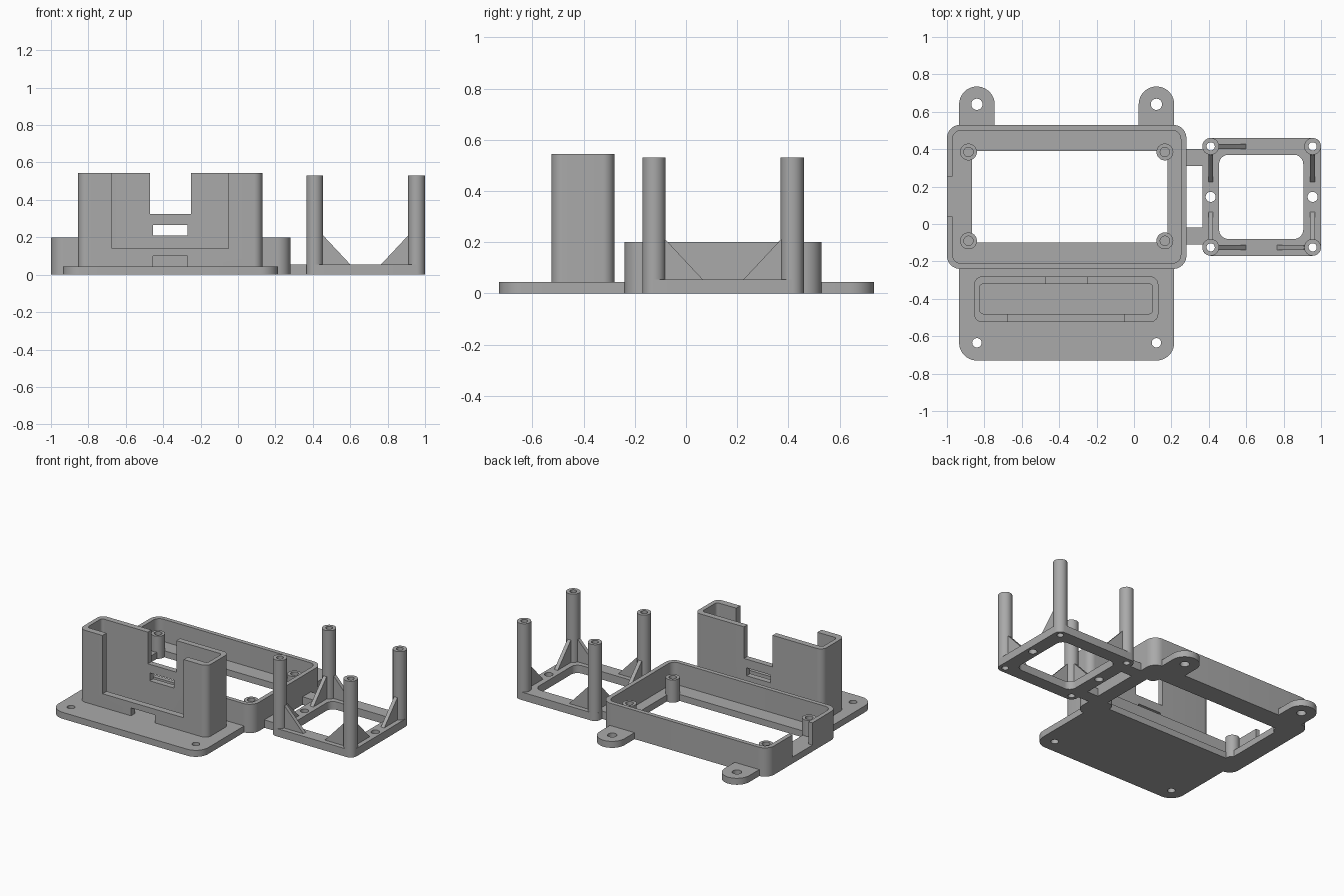
import bpy, bmesh, math
from mathutils import Vector

if "Cube" in bpy.data.objects:
    bpy.data.objects.remove(bpy.data.objects["Cube"], do_unlink=True)

grey = bpy.data.materials.new("plain_grey")
grey.use_nodes = True
grey.diffuse_color = (0.4, 0.4, 0.4, 1)
grey.node_tree.nodes["Principled BSDF"].inputs["Base Color"].default_value = (0.4, 0.4, 0.4, 1)


def link(name, data):
    obj = bpy.data.objects.new(name, data)
    bpy.context.collection.objects.link(obj)
    return obj


def baked(obj):
    """Mesh of an object with its modifiers applied."""
    deps = bpy.context.evaluated_depsgraph_get()
    deps.update()
    return bpy.data.meshes.new_from_object(obj.evaluated_get(deps))


def rounded(x0, x1, y0, y1, front=0.0, back=None):
    """Rectangle outline with rounded front and back corners."""
    back = front if back is None else back
    pts = []
    corners = [(x1, y1, -1, -1, back), (x0, y1, 1, -1, back),
               (x0, y0, 1, 1, front), (x1, y0, -1, 1, front)]
    for k, (x, y, sx, sy, r) in enumerate(corners):
        steps = 10 if r else 0
        for i in range(steps + 1):
            a = math.pi / 2 * (k + i / max(steps, 1))
            pts.append((x + sx * r + r * math.cos(a), y + sy * r + r * math.sin(a)))
    return pts


def circle(x, y, r, n=32):
    return [(x + r * math.cos(2 * math.pi * i / n), y + r * math.sin(2 * math.pi * i / n))
            for i in range(n)]


def finish(obj):
    obj.data.materials.clear()
    obj.data.materials.append(grey)
    bpy.ops.object.select_all(action="DESELECT")
    obj.select_set(True)
    bpy.context.view_layer.objects.active = obj
    bpy.ops.object.shade_smooth_by_angle(angle=math.radians(30))
    return obj


def slab(name, z0, z1, outline, *holes):
    """Extrude a flat outline with holes from z0 to z1."""
    curve = bpy.data.curves.new(name, "CURVE")
    curve.dimensions = "2D"
    curve.fill_mode = "BOTH"
    curve.extrude = (z1 - z0) / 2
    for loop in (outline, *holes):
        spline = curve.splines.new("POLY")
        spline.points.add(len(loop) - 1)
        for p, (x, y) in zip(spline.points, loop):
            p.co = (x, y, 0, 1)
        spline.use_cyclic_u = True
    temp = link(name + "_outline", curve)
    mesh = baked(temp)
    bpy.data.objects.remove(temp, do_unlink=True)
    bm = bmesh.new()
    bm.from_mesh(mesh)
    bmesh.ops.remove_doubles(bm, verts=bm.verts, dist=0.0001)
    bmesh.ops.translate(bm, verts=bm.verts, vec=(0, 0, (z0 + z1) / 2))
    bmesh.ops.recalc_face_normals(bm, faces=bm.faces)
    bm.to_mesh(mesh)
    bm.free()
    mesh.name = name
    return finish(link(name, mesh))


def cut(obj, x0, x1, y0, y1, z0, z1):
    """Cut a box-shaped opening."""
    mesh = bpy.data.meshes.new("cutter")
    bm = bmesh.new()
    bmesh.ops.create_cube(bm, size=1)
    bmesh.ops.scale(bm, verts=bm.verts, vec=(x1 - x0, y1 - y0, z1 - z0))
    bmesh.ops.translate(bm, verts=bm.verts, vec=((x0 + x1) / 2, (y0 + y1) / 2, (z0 + z1) / 2))
    bm.to_mesh(mesh)
    bm.free()
    cutter = link("cutter", mesh)
    cutter.hide_render = True
    mod = obj.modifiers.new("opening", "BOOLEAN")
    mod.operation = "DIFFERENCE"
    mod.solver = "EXACT"
    mod.object = cutter
    mesh = baked(obj)
    obj.modifiers.clear()
    obj.data = mesh
    bpy.data.objects.remove(cutter, do_unlink=True)
    finish(obj)


def gusset(name, x, y, dx, dy):
    """Triangular brace running from a pillar along (dx, dy)."""
    d = Vector((dx, dy, 0))
    side = Vector((-dy, dx, 0)) * 0.013
    base = Vector((x, y, 0))
    profile = [(0.03, 0.04), (0.205, 0.04), (0.19, 0.055), (0.045, 0.21), (0.03, 0.21)]
    bm = bmesh.new()
    face = bm.faces.new([bm.verts.new(base + d * r + Vector((0, 0, z)) - side) for r, z in profile])
    ext = bmesh.ops.extrude_face_region(bm, geom=[face])
    bmesh.ops.translate(bm, vec=side * 2,
                        verts=[v for v in ext["geom"] if isinstance(v, bmesh.types.BMVert)])
    bmesh.ops.recalc_face_normals(bm, faces=bm.faces)
    mesh = bpy.data.meshes.new(name)
    bm.to_mesh(mesh)
    bm.free()
    finish(link(name, mesh))


# Open tray: wall, floor rim and screw posts
wall = slab("tray_wall", 0, 0.2, rounded(-1, 0.28, -0.24, 0.53, 0.07),
            rounded(-0.97, 0.25, -0.21, 0.5, 0.045))
cut(wall, -1.05, -0.96, 0.04, 0.255, 0.045, 0.3)
slab("tray_floor", 0, 0.045, rounded(-0.985, 0.265, -0.225, 0.515, 0.055),
     rounded(-0.865, 0.18, -0.1, 0.39))
for side, x in (("right", -0.885), ("left", 0.165)):
    for end, y in (("front", -0.09), ("back", 0.385)):
        slab(f"tray_post_{end}_{side}", 0.04, 0.157, circle(x, y, 0.045), circle(x, y, 0.025))
        slab(f"tray_post_base_{end}_{side}", 0, 0.045, circle(x, y, 0.045))

# Rear mounting tabs
for side, x in (("right", -0.84), ("left", 0.12)):
    slab(f"mounting_tab_{side}", 0, 0.045, rounded(x - 0.095, x + 0.095, 0.515, 0.735, 0, 0.095),
         circle(x, 0.64, 0.03))

# Front plate and the tall holder on it
slab("front_plate", 0, 0.045, rounded(-0.935, 0.215, -0.73, -0.225, 0.095, 0),
     circle(-0.84, -0.635, 0.025), circle(0.12, -0.635, 0.025))
holder = slab("tall_holder", 0.04, 0.545, rounded(-0.855, 0.13, -0.525, -0.28, 0.045),
              rounded(-0.825, 0.1, -0.48, -0.32, 0.02))
cut(holder, -0.675, -0.05, -0.6, -0.45, 0.14, 0.6)
cut(holder, -0.455, -0.27, -0.6, -0.45, 0.03, 0.1)
cut(holder, -0.47, -0.25, -0.35, -0.2, 0.325, 0.6)
cut(holder, -0.455, -0.27, -0.35, -0.2, 0.21, 0.265)

# Square frame with pillars and braces
xs, ys = (0.41, 0.955), (-0.125, 0.415)
corners = [(x, y) for x in xs for y in ys]
slab("square_frame", 0, 0.055, rounded(0.365, 1, -0.17, 0.46, 0.045),
     rounded(0.455, 0.905, -0.08, 0.37, 0.05),
     *[circle(x, y, 0.022) for x, y in corners],
     *[circle(x, 0.145, 0.027) for x in xs])
for x, y in corners:
    side = "right" if x == xs[0] else "left"
    end = "front" if y == ys[0] else "back"
    slab(f"pillar_{end}_{side}", 0.0, 0.53, circle(x, y, 0.045), circle(x, y, 0.022))
    gusset(f"brace_lengthwise_{end}_{side}", x, y, 0, 1 if end == "front" else -1)
    if (end, side) != ("back", "left"):
        gusset(f"brace_crosswise_{end}_{side}", x, y, 1 if side == "right" else -1, 0)

# Links between tray and frame
for name, y in (("front", -0.11), ("back", 0.31)):
    slab(f"link_bar_{name}", 0, 0.055, rounded(0.265, 0.38, y, y + 0.09))
